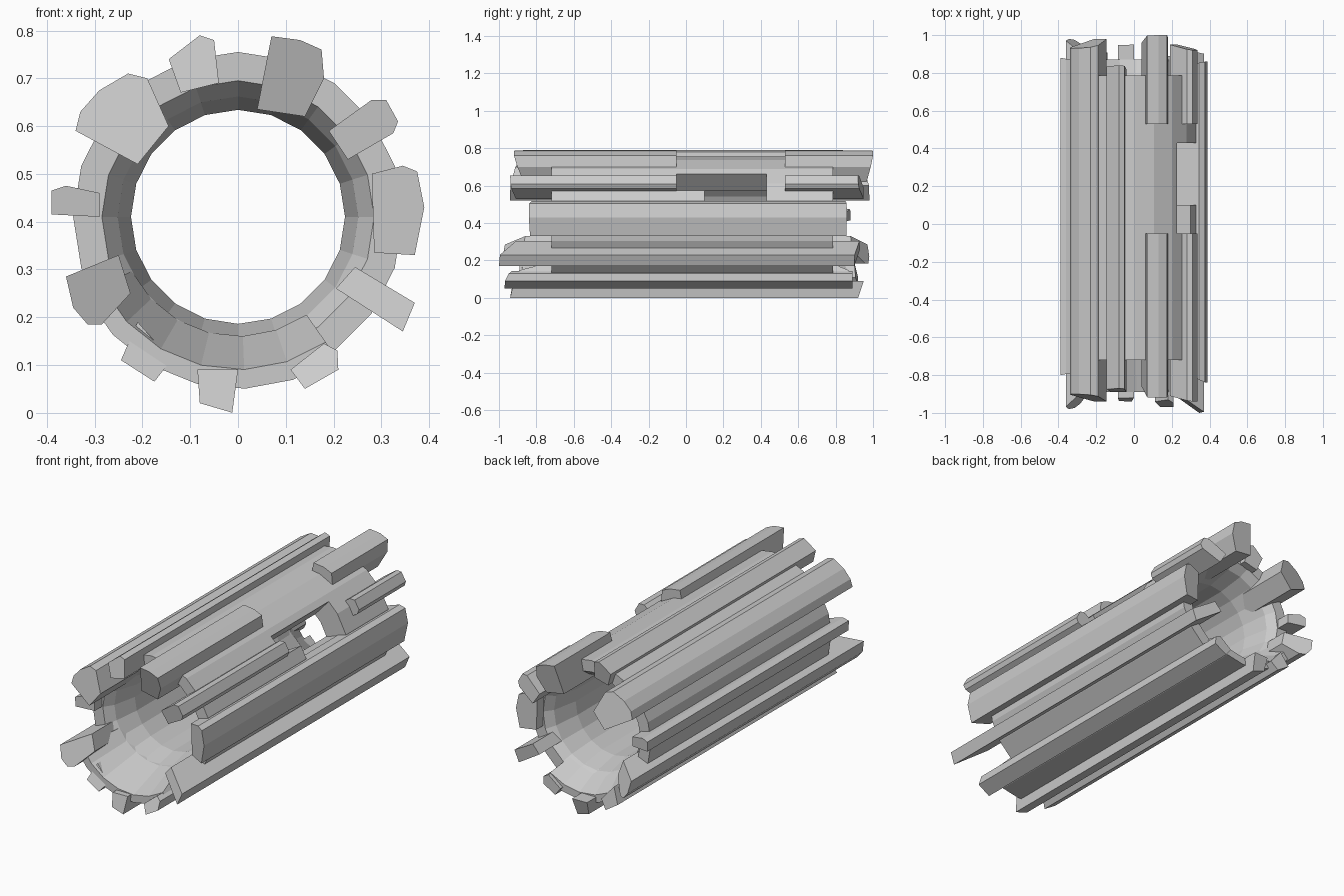
import bpy, bmesh
from math import sin, cos, radians, hypot

if "Cube" in bpy.data.objects:
    bpy.data.objects.remove(bpy.data.objects["Cube"])

CZ = 0.41  # height of the log axis


def finish(name, bm):
    bmesh.ops.recalc_face_normals(bm, faces=bm.faces)
    me = bpy.data.meshes.new(name)
    bm.to_mesh(me)
    bm.free()
    ob = bpy.data.objects.new(name, me)
    bpy.context.collection.objects.link(ob)
    return ob


def lathe(name, profile, a0=0, a1=360, steps=20):
    """Sweep a closed (radius, y) profile around the log axis."""
    bm = bmesh.new()
    full = a1 - a0 == 360
    rings = []
    for i in range(steps if full else steps + 1):
        a = radians(a0 + (a1 - a0) * i / steps)
        rings.append([bm.verts.new((r * cos(a), y, CZ + r * sin(a))) for r, y in profile])
    n = len(profile)
    for i in range(steps):
        p, q = rings[i], rings[(i + 1) % len(rings)]
        for j in range(n):
            k = (j + 1) % n
            bm.faces.new((p[j], p[k], q[k], q[j]))
    if not full:
        bm.faces.new(rings[0])
        bm.faces.new(rings[-1])
    return finish(name, bm)


def prism(name, pts, y0, y1, s0=0.0, s1=0.0):
    """Extrude an (x, z) section along y; s0 / s1 set the inner edge back at each end."""
    bm = bmesh.new()
    rad = [hypot(x, z - CZ) for x, z in pts]
    lo, hi = min(rad), max(rad)
    t = [(hi - r) / (hi - lo) if hi - lo > 1e-6 else 0 for r in rad]
    a = [bm.verts.new((x, y0 + s0 * k, z)) for (x, z), k in zip(pts, t)]
    b = [bm.verts.new((x, y1 - s1 * k, z)) for (x, z), k in zip(pts, t)]
    bm.faces.new(a)
    bm.faces.new(b)
    for i in range(len(a)):
        j = (i + 1) % len(a)
        bm.faces.new((a[i], a[j], b[j], b[i]))
    return finish(name, bm)


# hollow core with flared mouths
core = lathe("log_core", [(.345, -.72), (.345, .785), (.285, .785), (.252, .74), (.224, .6),
                          (.224, -.54), (.252, -.67), (.285, -.72)])

# broken opening in the upper right wall
for n, (a0, a1, y0, y1) in enumerate([(17, 31, .1, .43), (29, 48, -.05, .43)]):
    sec = [(r * cos(radians(a)), CZ + r * sin(radians(a)))
           for r, a in ((.15, a0), (.5, a0), (.5, a1), (.15, a1))]
    cutter = prism("opening_cutter_%d" % n, sec, y0, y1)
    cutter.hide_render = True
    cutter.hide_set(True)
    mod = core.modifiers.new("opening", "BOOLEAN")
    mod.object = cutter
    mod.operation = 'DIFFERENCE'
    mod.solver = 'EXACT'

# longer lower wall reaching past the core
lathe("lower_wall", [(.36, -.89), (.36, .87), (.32, .87), (.25, .73), (.25, -.67), (.32, -.89)],
      207, 305, 6)

# bark ridges: section, then (front, back, front set-back, back set-back) for each length
ridge_b = [(.04, .635), (.07, .788), (.13, .78), (.175, .76), (.18, .70), (.14, .62)]
ridge_c = [(.19, .59), (.28, .655), (.31, .655), (.335, .61), (.325, .585), (.23, .53)]
ridges = {
    "top_left": ([(-.145, .74), (-.08, .79), (-.05, .78), (-.04, .69), (-.12, .67)],
                 [(-.87, .84, -.02, .02)]),
    "top_right": (ridge_b, [(-.92, -.05, .06, 0), (.53, 1.0, 0, .04)]),
    "upper_right": (ridge_c, [(-.94, -.05, .03, 0), (.53, .92, 0, -.03)]),
    "right": ([(.28, .50), (.345, .517), (.375, .505), (.39, .43), (.37, .33), (.285, .335)],
              [(-.84, .86, .05, .02)]),
    "lower_right": ([(.205, .26), (.345, .17), (.37, .23), (.245, .305)],
                    [(-1.0, .90, .1, -.03)]),
    "bottom_right": ([(.11, .09), (.14, .05), (.21, .09), (.208, .13), (.18, .145)],
                     [(-.97, .89, .04, 0)]),
    "bottom": ([(-.085, .09), (-.08, .02), (-.012, 0), (0, .09)],
               [(-.94, .92, .02, -.03)]),
    "bottom_left": ([(-.245, .11), (-.175, .065), (-.14, .11), (-.21, .19)],
                    [(-.91, .92, .04, .02)]),
    "lower_left": ([(-.36, .285), (-.345, .22), (-.315, .185), (-.285, .185), (-.225, .25),
                    (-.25, .33)], [(-.98, .98, .12, .1)]),
    "left": ([(-.39, .415), (-.39, .465), (-.36, .475), (-.29, .46), (-.29, .41)],
             [(-.80, .88, .02, .02)]),
    "upper_left": ([(-.34, .59), (-.33, .63), (-.29, .675), (-.23, .71), (-.19, .70),
                    (-.145, .60), (-.21, .52)], [(-.90, .93, -.04, -.05)]),
}
for side, (section, spans) in ridges.items():
    for i, span in enumerate(spans):
        prism("bark_ridge_%s_%d" % (side, i), section, *span)
